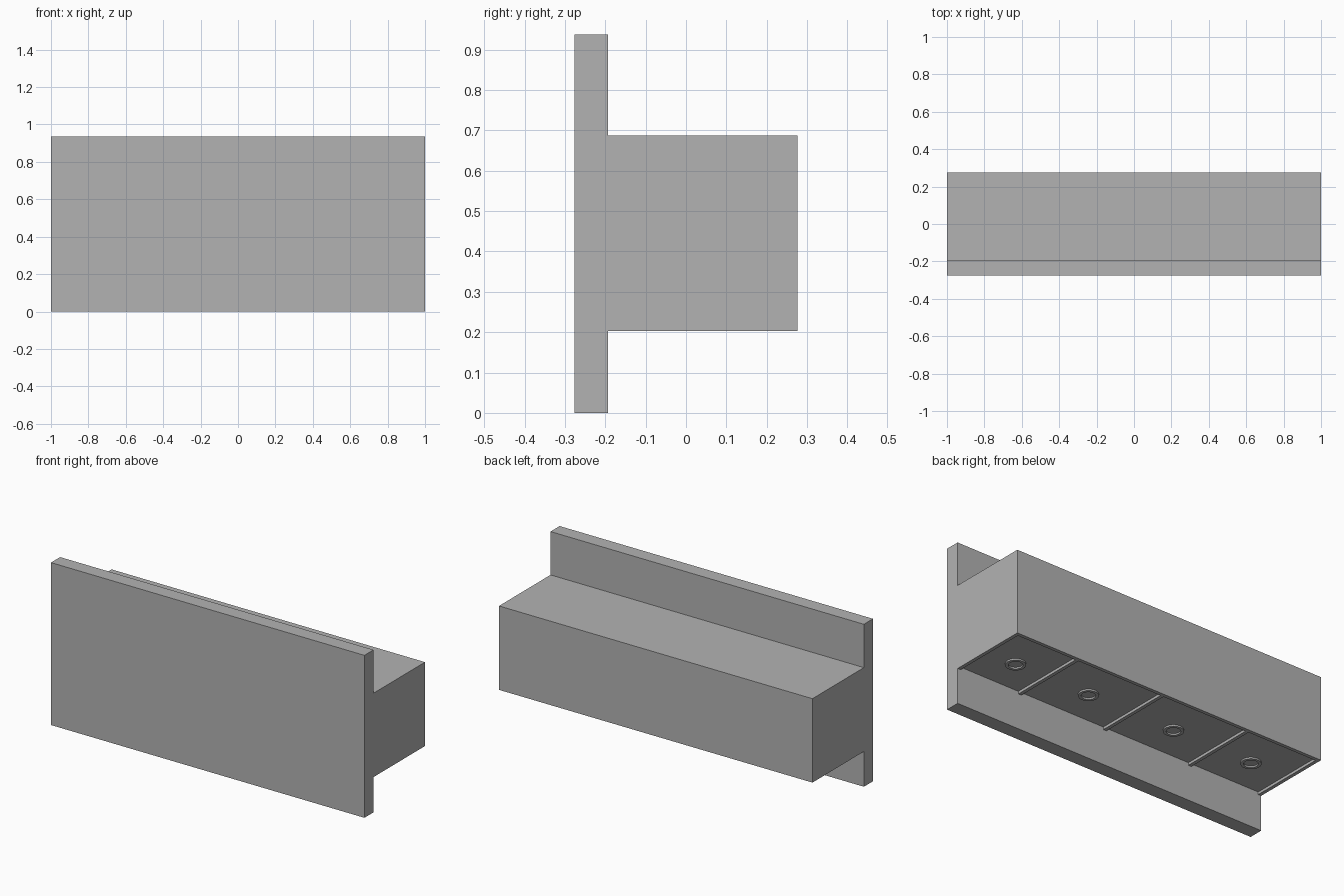
import bpy
import bmesh
from math import tau
from mathutils import Matrix, Vector

cube = bpy.data.objects.get("Cube")
if cube:
    bpy.data.objects.remove(cube, do_unlink=True)

grey = bpy.data.materials.new("plain grey")
grey.use_nodes = True
colour = (0.45, 0.45, 0.45, 1)
grey.diffuse_color = colour
grey.node_tree.nodes["Principled BSDF"].inputs["Base Color"].default_value = colour


def make_object(name, bm):
    bmesh.ops.recalc_face_normals(bm, faces=bm.faces)
    mesh = bpy.data.meshes.new(name)
    bm.to_mesh(mesh)
    bm.free()
    mesh.materials.append(grey)
    obj = bpy.data.objects.new(name, mesh)
    bpy.context.collection.objects.link(obj)
    return obj


def box(name, low, high):
    low, high = Vector(low), Vector(high)
    bm = bmesh.new()
    matrix = Matrix.Translation((low + high) / 2) @ Matrix.Diagonal((*(high - low), 1))
    bmesh.ops.create_cube(bm, size=1, matrix=matrix)
    return make_object(name, bm)


def ring(name, centre, inner, outer, height):
    # Rectangular section revolved about a vertical axis
    bm = bmesh.new()
    section = [(inner, 0), (outer, 0), (outer, -height), (inner, -height)]
    verts = [bm.verts.new((r, 0, z)) for r, z in section]
    edges = [bm.edges.new((verts[i], verts[i - 1])) for i in range(4)]
    bmesh.ops.spin(bm, geom=verts + edges, cent=(0, 0, 0), axis=(0, 0, 1),
                   angle=tau, steps=32, use_merge=True)
    bmesh.ops.remove_doubles(bm, verts=bm.verts, dist=0.0001)
    bmesh.ops.translate(bm, verts=bm.verts, vec=centre)
    return make_object(name, bm)


BACK, JOINT, FRONT = 0.276, -0.193, -0.276
BOTTOM, TOP = 0.203, 0.687
DEPTH, RIM = 0.015, 0.02

# Tall front board and the housing behind it
box("front_board", (-1, FRONT, 0), (1, JOINT, 0.937))
housing = box("housing", (-1, JOINT, BOTTOM), (1, BACK, TOP))

# Shallow bays under the housing, separated by ribs, each with a lamp ring
walls = [-1 + RIM / 2, -0.53, 0.03, 0.59, 1 - RIM / 2]
for number, (left, right) in enumerate(zip(walls, walls[1:]), 1):
    cutter = box("bay_cutter", (left + RIM / 2, JOINT - 0.05, BOTTOM - 0.05),
                 (right - RIM / 2, BACK - RIM, BOTTOM + DEPTH))
    cut = housing.modifiers.new("bay", "BOOLEAN")
    cut.operation = "DIFFERENCE"
    cut.solver = "EXACT"
    cut.object = cutter
    bpy.context.view_layer.objects.active = housing
    bpy.ops.object.modifier_apply(modifier=cut.name)
    bpy.data.objects.remove(cutter, do_unlink=True)
    lamp = ring(f"lamp_ring_{number}", ((left + right) / 2, 0.012, BOTTOM + DEPTH),
                0.037, 0.053, 0.009)
    bpy.ops.object.select_all(action="DESELECT")
    lamp.select_set(True)
    bpy.context.view_layer.objects.active = lamp
    bpy.ops.object.shade_smooth_by_angle()
